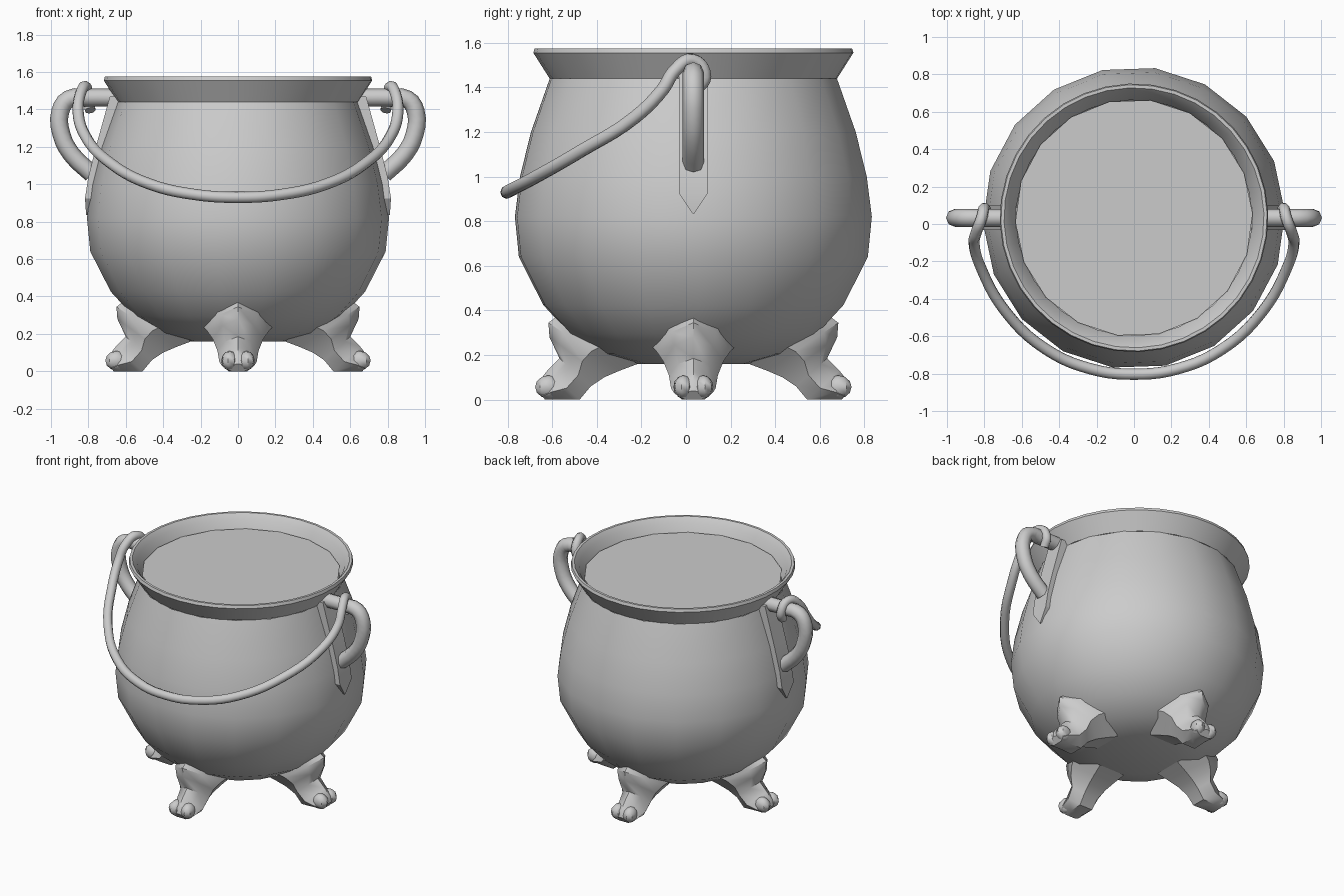
import bpy, bmesh, math
from math import cos, sin, pi, radians
from mathutils import Matrix, Vector

cube = bpy.data.objects.get("Cube")
if cube:
    bpy.data.objects.remove(cube, do_unlink=True)

CY = 0.033  # depth of the pot axis

iron = bpy.data.materials.new("grey iron")
iron.use_nodes = True
GREY = (0.6, 0.6, 0.6, 1)
iron.diffuse_color = GREY
iron.node_tree.nodes["Principled BSDF"].inputs["Base Color"].default_value = GREY


def finish(name, bm, angle=35):
    bmesh.ops.recalc_face_normals(bm, faces=bm.faces)
    me = bpy.data.meshes.new(name)
    bm.to_mesh(me)
    bm.free()
    ob = bpy.data.objects.new(name, me)
    bpy.context.collection.objects.link(ob)
    me.materials.append(iron)
    bpy.ops.object.select_all(action='DESELECT')
    ob.select_set(True)
    bpy.context.view_layer.objects.active = ob
    bpy.ops.object.shade_smooth_by_angle(angle=radians(angle))
    return ob


def loft(bm, rings, cap_start=False, cap_end=False):
    rows = [[bm.verts.new(p) for p in ring] for ring in rings]
    n = len(rows[0])
    for a, b in zip(rows, rows[1:]):
        for i in range(n):
            j = (i + 1) % n
            bm.faces.new((a[i], a[j], b[j], b[i]))
    if cap_start:
        bm.faces.new(rows[0][::-1])
    if cap_end:
        bm.faces.new(rows[-1])


def lathe(name, profile, sides, **caps):
    bm = bmesh.new()
    turns = [radians(2) + 2 * pi * i / sides for i in range(sides)]
    loft(bm, [[(r * cos(t), CY + r * sin(t), z) for t in turns] for r, z in profile], **caps)
    return finish(name, bm)


def tube(name, points, radius, steps):
    cu = bpy.data.curves.new(name, 'CURVE')
    cu.dimensions = '3D'
    cu.bevel_depth = radius
    cu.bevel_resolution = 2
    cu.resolution_u = steps
    cu.use_fill_caps = True
    sp = cu.splines.new('BEZIER')
    sp.bezier_points.add(len(points) - 1)
    for bp, p in zip(sp.bezier_points, points):
        bp.co = p
        bp.handle_left_type = bp.handle_right_type = 'AUTO'
    sp.use_smooth = True
    cu.materials.append(iron)
    ob = bpy.data.objects.new(name, cu)
    bpy.context.collection.objects.link(ob)
    return ob


# Round belly, flared rim and the surface of the contents
lathe("pot_body", [(0.25, 0.16), (0.42, 0.205), (0.56, 0.295), (0.68, 0.425), (0.79, 0.64),
                   (0.808, 0.82), (0.785, 1.0), (0.735, 1.2), (0.65, 1.44)], 18, cap_start=True)
lathe("pot_rim", [(0.645, 1.44), (0.718, 1.555), (0.712, 1.575), (0.695, 1.575),
                  (0.665, 1.54), (0.63, 1.46)], 36)
lathe("contents", [(0.635, 1.49)], 18, cap_end=True)

# Clawed feet: upper ridge (r, z), underside (r, z), half width
LEG = [((0.59, 0.39), (0.25, 0.16), 0.20), ((0.65, 0.345), (0.33, 0.13), 0.165),
       ((0.645, 0.28), (0.40, 0.10), 0.135), ((0.60, 0.185), (0.46, 0.06), 0.11),
       ((0.655, 0.13), (0.51, 0.0), 0.10), ((0.69, 0.085), (0.60, 0.0), 0.09),
       ((0.695, 0.04), (0.665, 0.0), 0.07)]
SECTION = [(0, -0.5), (0.4, -1), (0.8, -0.62), (1, 0), (0.8, 0.62), (0.4, 1), (0, 0.5)]
for name, turn in (("left", 0), ("back", 90), ("right", 180), ("front", 270)):
    bm = bmesh.new()
    rings = []
    for up, low, w in LEG:
        up, low = Vector(up), Vector(low)
        ring = []
        for t, side in SECTION:
            p = low.lerp(up, t)
            ring.append((p.x, side * w, p.y))
        rings.append(ring)
    loft(bm, rings, True, True)
    # Pair of toes
    for s in (-1, 1):
        m = (Matrix.Translation((0.65, s * 0.045, 0.057)) @ Matrix.Rotation(radians(s * 8), 4, 'Z')
             @ Matrix.Diagonal((0.06, 0.045, 0.052, 1)))
        bmesh.ops.create_uvsphere(bm, u_segments=8, v_segments=6, radius=1, matrix=m)
    bm.transform(Matrix.Translation((0, CY, 0)) @ Matrix.Rotation(radians(turn), 4, 'Z'))
    finish(name + "_foot", bm, 40)

# Pointed mounting plates and hooks on both sides
PLATE = [(0.685, 1.47, 0.065), (0.76, 1.2, 0.065), (0.80, 1.04, 0.065),
         (0.818, 0.925, 0.065), (0.812, 0.835, 0.004)]
HOOK = [(0.66, 1.463), (0.80, 1.463), (0.905, 1.455), (0.95, 1.39), (0.945, 1.27),
        (0.89, 1.16), (0.78, 1.055)]
for name, s in (("left", 1), ("right", -1)):
    bm = bmesh.new()
    loft(bm, [[(s * x, CY - w, z), (s * x, CY + w, z),
               (s * (x - 0.06), CY + w, z), (s * (x - 0.06), CY - w, z)]
              for x, z, w in PLATE], True, True)
    finish(name + "_plate", bm, 20)
    tube(name + "_hook", [(s * x, CY, z) for x, z in HOOK], 0.048, 3)

# Swinging carry handle, curled over the hook at each end
HALF = [(0.79, 0.05, 1.395), (0.80, 0.085, 1.45), (0.815, 0.03, 1.522), (0.845, -0.05, 1.475),
        (0.855, -0.105, 1.39), (0.82, -0.23, 1.265), (0.685, -0.47, 1.115),
        (0.47, -0.67, 1.0), (0.23, -0.775, 0.945)]
path = HALF + [(0, -0.803, 0.93)] + [(-x, y, z) for x, y, z in reversed(HALF)]
tube("carry_handle", path, 0.03, 5)
